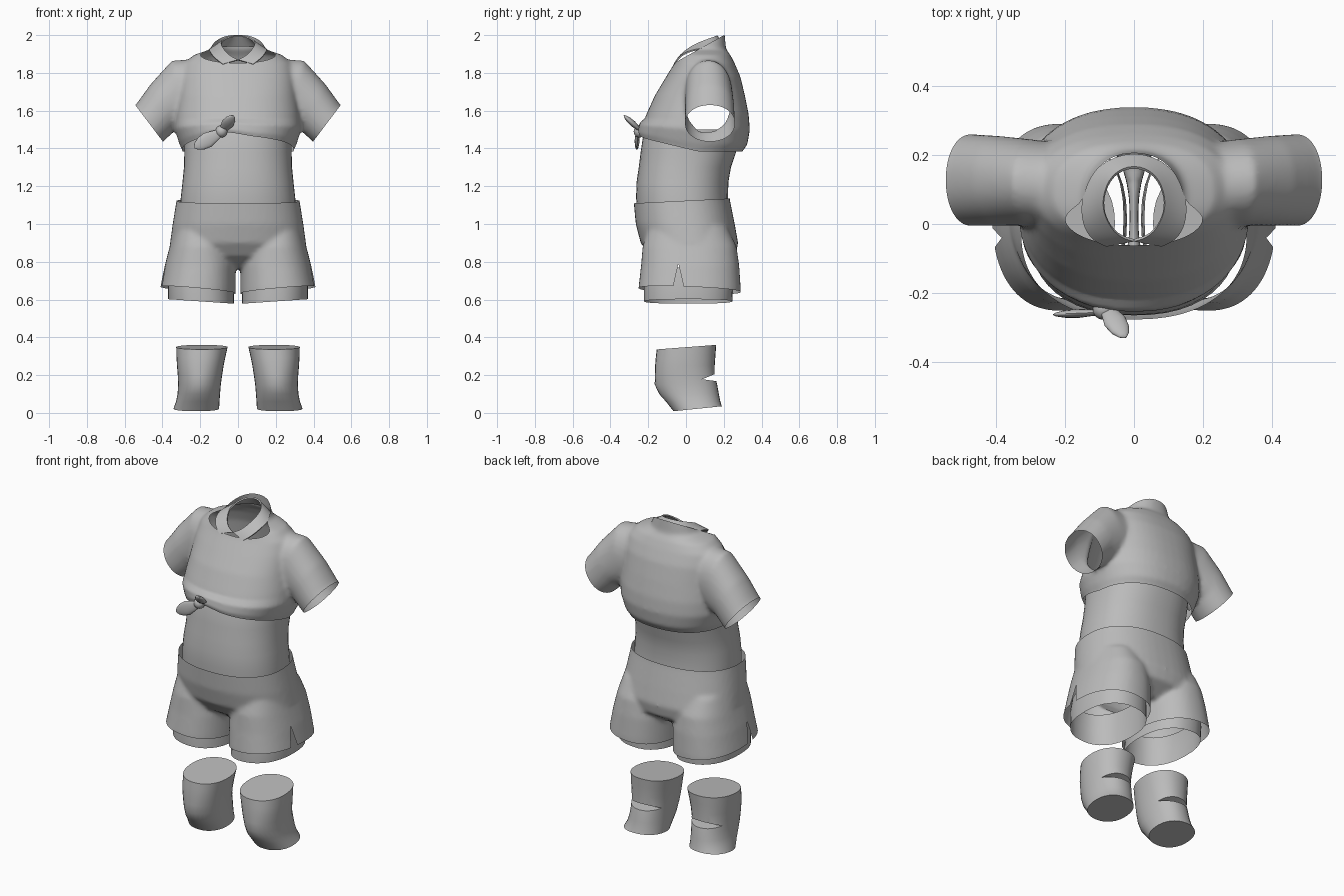
import bpy, bmesh
from math import cos, sin, pi, radians, exp, copysign
from mathutils import Vector as V

if "Cube" in bpy.data.objects:
    bpy.data.objects.remove(bpy.data.objects["Cube"])

grey = bpy.data.materials.new("plain grey")
grey.use_nodes = True
grey.diffuse_color = (0.5, 0.5, 0.5, 1)
grey.node_tree.nodes["Principled BSDF"].inputs["Base Color"].default_value = (0.5, 0.5, 0.5, 1)


def loft(bm, rings, n=40, e=2.3, caps=True):
    """Skin rounded rings, each given as (centre, u axis, v axis)."""
    def p(t):
        return copysign(abs(t) ** (2 / e), t)
    loops = []
    for c, u, v in rings:
        loops.append([bm.verts.new(V(c) + V(u) * p(cos(2 * pi * i / n)) + V(v) * p(sin(2 * pi * i / n)))
                      for i in range(n)])
    faces = [bm.faces.new((a[i], a[(i + 1) % n], b[(i + 1) % n], b[i]))
             for a, b in zip(loops, loops[1:]) for i in range(n)]
    if caps:
        faces += [bm.faces.new(loops[0]), bm.faces.new(loops[-1])]
    bmesh.ops.recalc_face_normals(bm, faces=faces)


def level(z, x0, x1, y0, y1, dzx=0, dzy=0):
    """Ring at height z spanning x0..x1 and y0..y1, optionally tilted."""
    return (((x0 + x1) / 2, (y0 + y1) / 2, z), ((x1 - x0) / 2, 0, dzx), (0, (y1 - y0) / 2, dzy))


def make(name, bm):
    me = bpy.data.meshes.new(name)
    bm.to_mesh(me)
    bm.free()
    me.materials.append(grey)
    o = bpy.data.objects.new(name, me)
    bpy.context.collection.objects.link(o)
    return o


def modify(o, kind, **settings):
    m = o.modifiers.new(kind.title(), kind)
    for k, val in settings.items():
        setattr(m, k, val)


def bake(o):
    bpy.context.view_layer.update()
    dg = bpy.context.evaluated_depsgraph_get()
    me = bpy.data.meshes.new_from_object(o.evaluated_get(dg))
    o.modifiers.clear()
    o.data = me


def smooth(o, angle=40):
    bake(o)
    o.data.shade_smooth()
    o.data.set_sharp_from_angle(angle=radians(angle))


def fuse(o, voxel=0.012, rounds=7):
    """Blend overlapping solids into one skin and return it for cutting."""
    modify(o, 'REMESH', mode='VOXEL', voxel_size=voxel)
    modify(o, 'SMOOTH', factor=0.5, iterations=rounds)
    bake(o)
    bm = bmesh.new()
    bm.from_mesh(o.data)
    return bm


def cut(bm, co, no, faces=None, clear=True):
    faces = list(bm.faces) if faces is None else faces
    geom = set(faces)
    for f in faces:
        geom.update(f.verts)
        geom.update(f.edges)
    bmesh.ops.bisect_plane(bm, geom=list(geom), plane_co=co, plane_no=no, clear_outer=clear)


def finish(o, bm):
    bm.to_mesh(o.data)
    bm.free()
    if not o.data.materials:
        o.data.materials.append(grey)


# Shirt: torso and sleeves blended, then opened at neck, hem and cuffs
bm = bmesh.new()
torso = [(1.25, .285, -.22, .28), (1.38, .292, -.235, .295), (1.42, .31, -.245, .325),
         (1.5, .335, -.243, .338), (1.58, .33, -.21, .332), (1.68, .315, -.165, .312),
         (1.78, .305, -.105, .288), (1.85, .285, -.062, .258), (1.895, .235, -.045, .235),
         (1.925, .145, -.045, .212), (2.06, .1, -.05, .2)]
loft(bm, [level(z, -x, x, a, b) for z, x, a, b in torso], 48)
for s in (1, -1):
    loft(bm, [((s * .18, .11, 1.71), (s * .03, 0, .165), (0, .12, 0)),
              ((s * .3, .12, 1.69), (s * .05, 0, .175), (0, .125, 0)),
              ((s * .395, .125, 1.62), (s * .068, 0, .12), (0, .13, 0)),
              ((s * .47, .127, 1.532), (s * .073, 0, .097), (0, .133, 0)),
              ((s * .56, .13, 1.465), (s * .073, 0, .097), (0, .133, 0))], 32, 2.1)
shirt = make("shirt", bm)
bm = fuse(shirt)
cut(bm, (0, 0, 1.385), (0, 0, -1))
cut(bm, (0, -.045, 1.862), (0, -.56, 1))
for s in (1, -1):
    cut(bm, (s * .47, .13, 1.532), (s * .797, 0, -.603))
for v in bm.verts:
    # Front hem lifted towards the knot, with gathered folds
    w = max(0, min(1, (1.56 - v.co.z) / .175))
    if abs(v.co.x) < .36 and v.co.y < .06:
        t = min(1, (.06 - v.co.y) / .28)
        k = exp(-((v.co.x + .07) / .14) ** 2)
        v.co.z += w * (.07 * t + .03 * k * t)
        v.co.y -= .012 * w * t
finish(shirt, bm)
smooth(shirt, 50)

# Folded collar: half strip from the front point round to the nape
inner = [(0, -.047, 1.868), (.05, -.034, 1.89), (.085, .02, 1.935), (.092, .075, 1.962),
         (.065, .145, 1.988), (0, .172, 2.0)]
outer = [(.08, -.062, 1.845), (.122, -.045, 1.875), (.15, .0, 1.91), (.153, .075, 1.928),
         (.112, .17, 1.938), (0, .214, 1.945)]
bm = bmesh.new()
a, b = ([bm.verts.new(p) for p in row] for row in (inner, outer))
for i in range(5):
    bm.faces.new((a[i], b[i], b[i + 1], a[i + 1]))
bmesh.ops.recalc_face_normals(bm, faces=bm.faces)
collar = make("collar", bm)
modify(collar, 'MIRROR', merge_threshold=.001)
modify(collar, 'SUBSURF', levels=2, boundary_smooth='PRESERVE_CORNERS')
modify(collar, 'SOLIDIFY', thickness=.008, offset=0)
smooth(collar)


# Knot with two leaf-shaped tails
def tail(name, start, end, side, thick):
    bm = bmesh.new()
    start, end, side = V(start), V(end), V(side)
    flat = (end - start).cross(side).normalized() * thick
    loft(bm, [(start.lerp(end, t), side * w, flat * w)
              for t, w in ((0, .45), (.25, .75), (.5, 1), (.75, .85), (.92, .5), (1, .12))], 16, 2)
    smooth(make(name, bm), 60)


tail("lower_tail", (-.09, -.255, 1.485), (-.232, -.262, 1.405), (-.02, 0, .036), .013)
tail("upper_tail", (-.085, -.235, 1.49), (-.025, -.328, 1.574), (.03, .012, -.012), .016)
bm = bmesh.new()
bmesh.ops.create_uvsphere(bm, u_segments=16, v_segments=10, radius=.032)
bmesh.ops.translate(bm, verts=bm.verts, vec=(-.088, -.245, 1.49))
smooth(make("knot", bm), 60)

# Undershirt
bm = bmesh.new()
loft(bm, [level(z, -x, x, p, q) for z, x, p, q in
          ((1.07, .305, -.26, .225), (1.14, .303, -.264, .223), (1.22, .294, -.262, .224),
           (1.3, .286, -.25, .238), (1.38, .284, -.24, .265), (1.46, .284, -.228, .28),
           (1.5, .28, -.215, .28))], 48, caps=False)
smooth(make("undershirt", bm))

# Shorts: half pelvis and leg blended, trimmed, slit at the side, mirrored
bm = bmesh.new()
loft(bm, [level(z, -x, x, p, q) for z, x, p, q in
          ((1.25, .315, -.275, .22), (1.13, .325, -.278, .232), (1.0, .346, -.266, .258),
           (.9, .36, -.24, .276), (.83, .345, -.19, .262), (.765, .25, -.09, .17))], 48)
loft(bm, [level(z, x0, x1, p, q) for z, x0, x1, p, q in
          ((.98, .07, .335, -.2, .22), (.88, .03, .362, -.23, .268), (.78, .012, .388, -.238, .282),
           (.66, .012, .412, -.252, .29), (.5, .012, .43, -.255, .29))], 40)
shorts = make("shorts", bm)
bm = fuse(shorts)
cut(bm, (0, 0, 1.1235), (0, -.05, 1))
cut(bm, (.2, 0, .65), (.09, -.04, -1))
cut(bm, (0, 0, 0), (-1, 0, 0))
for s in (1, -1):
    near = [f for f in bm.faces if f.calc_center_median().x > .3 and f.calc_center_median().z < .85]
    cut(bm, (0, -.04, .79), (0, .13, s * .03), near, False)
gone = []
for f in bm.faces:
    c = f.calc_center_median()
    if c.x > .3 and abs(c.y + .04) < .23 * (.79 - c.z):
        gone.append(f)
bmesh.ops.delete(bm, geom=gone, context='FACES')
finish(shorts, bm)
modify(shorts, 'MIRROR', merge_threshold=.001)
smooth(shorts, 50)

# Inner legs showing below the shorts
bm = bmesh.new()
loft(bm, [level(.59, .02, .37, -.222, .245, .012), level(.68, .024, .372, -.222, .25, .01),
          level(.77, .03, .36, -.215, .25)], 32, caps=False)
legs = make("inner_legs", bm)
modify(legs, 'MIRROR', use_mirror_merge=False)
smooth(legs)

# Knee pads: capped tubes with a rounded kneecap and a notch behind
bm = bmesh.new()
loft(bm, [level(.348, .055, .327, -.155, .16, 0, .012), level(.3, .066, .326, -.16, .156, 0, .008),
          level(.25, .076, .323, -.163, .152), level(.2, .084, .319, -.16, .152),
          level(.15, .091, .317, -.152, .165), level(.1, .095, .32, -.133, .174),
          level(.06, .098, .328, -.104, .182), level(.022, .1, .342, -.066, .19, 0, .013)], 32, 2.2)
for v in bm.verts:
    if v.co.y < 0 and .03 < v.co.z < .3:
        v.co.y -= .014 * exp(-((v.co.x - .208) / .06) ** 2 - ((v.co.z - .14) / .06) ** 2)
pads = make("knee_pads", bm)
bm = bmesh.new()
wedge = bm.faces.new([bm.verts.new((-.1, y, z)) for y, z in ((.085, .178), (.3, .15), (.3, .265))])
top = bmesh.ops.extrude_face_region(bm, geom=[wedge])["geom"]
bmesh.ops.translate(bm, verts=[g for g in top if isinstance(g, bmesh.types.BMVert)], vec=(.7, 0, 0))
bmesh.ops.recalc_face_normals(bm, faces=bm.faces)
cutter = make("notch_cutter", bm)
cutter.hide_render = True
modify(pads, 'BOOLEAN', object=cutter, operation='DIFFERENCE', solver='EXACT')
modify(pads, 'MIRROR', use_mirror_merge=False)
smooth(pads)
bpy.data.objects.remove(cutter)
